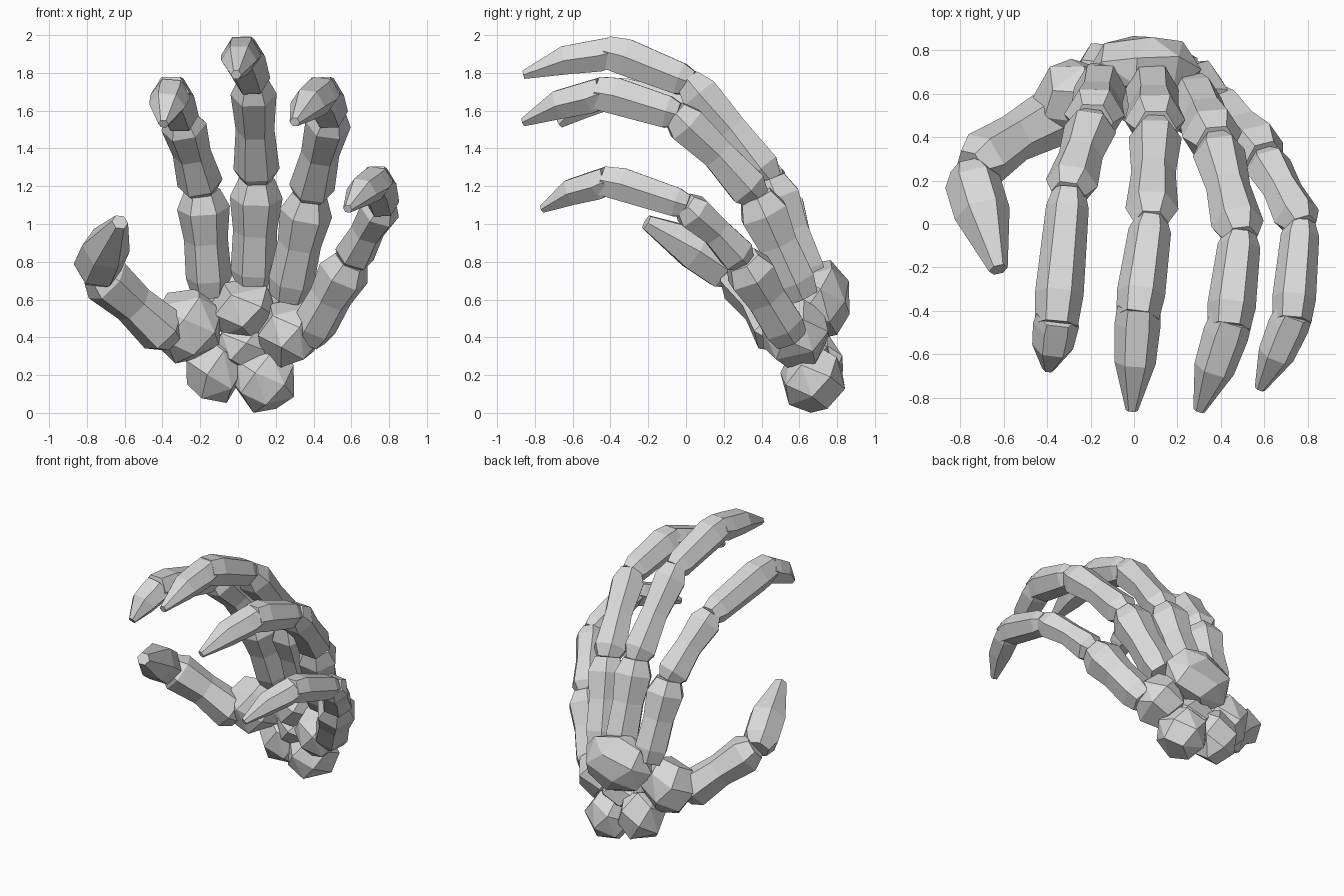
import bpy, bmesh, math
from mathutils import Vector

if "Cube" in bpy.data.objects:
    bpy.data.objects.remove(bpy.data.objects["Cube"])

bone_mat = bpy.data.materials.new("bone_grey")
bone_mat.diffuse_color = (0.7, 0.7, 0.7, 1)
bone_mat.use_nodes = True
bone_mat.node_tree.nodes["Principled BSDF"].inputs["Base Color"].default_value = bone_mat.diffuse_color


def finish(bm, name):
    bmesh.ops.recalc_face_normals(bm, faces=bm.faces[:])
    me = bpy.data.meshes.new(name)
    bm.to_mesh(me)
    bm.free()
    me.materials.append(bone_mat)
    ob = bpy.data.objects.new(name, me)
    bpy.context.collection.objects.link(ob)


# Six-sided bone: profile rows are (position along bone, radius factor, lift)
SHAFT = [(-.03, .62, 0), (.1, 1, 0), (.5, .84, .01), (.88, 1, 0), (1.03, .65, 0)]
META = [(-.05, .75, 0), (.12, .92, 0), (.5, .88, 0), (.82, 1.06, 0), (1, .72, 0)]
MIDDLE = [(-.02, .65, 0), (.12, .88, 0), (.8, 1, .01), (1.04, .88, 0)]
TIP = [(-.06, .88, 0), (.12, .95, 0), (.5, .85, .02), (1, .25, 0)]
THUMB_TIP = [(-.02, .65, 0), (.12, 1, 0), (.45, 1, .01), (1, .34, 0)]


def bone(name, a, b, w, h, profile, side=(1, 0, 0)):
    a, b = Vector(a), Vector(b)
    d = (b - a).normalized()
    s = Vector(side)
    s = (s - d * s.dot(d)).normalized()
    n = s.cross(d)
    if n.z < 0:
        n = -n
    bm = bmesh.new()
    rings = []
    for t, r, lift in profile:
        c = a.lerp(b, t) + n * lift
        rings.append([bm.verts.new(c + s * (w * r * math.cos(k * math.pi / 3))
                                   + n * (h * r * 1.12 * math.sin(k * math.pi / 3)))
                      for k in range(6)])
    for p, q in zip(rings, rings[1:]):
        for k in range(6):
            bm.faces.new((p[k], p[(k + 1) % 6], q[(k + 1) % 6], q[k]))
    bm.faces.new(rings[0])
    bm.faces.new(rings[-1])
    finish(bm, name)


# Fingers: metacarpal base, knuckle, middle joint, end joint, tip
fingers = {
    "index": [(-.15, .65, .66), (-.19, .47, 1.18), (-.3, .15, 1.56), (-.355, -.44, 1.69), (-.395, -.67, 1.53)],
    "middle": [(.08, .65, .69), (.1, .44, 1.24), (.08, .02, 1.75), (.02, -.41, 1.905), (-.01, -.86, 1.79)],
    "ring": [(.27, .6, .64), (.38, .37, 1.15), (.49, -.05, 1.58), (.44, -.46, 1.69), (.3, -.86, 1.54)],
    "little": [(.38, .54, .42), (.6, .3, .81), (.77, 0, 1.1), (.73, -.43, 1.225), (.58, -.76, 1.08)],
}
for f, (base, knuckle, mid, end, tip) in fingers.items():
    k = .9 if f == "little" else 1
    bone(f + "_metacarpal", base, knuckle, .132, .12, META)
    bone(f + "_proximal", knuckle, mid, .122 * k, .105 * k, SHAFT)
    bone(f + "_middle_phalanx", mid, end, .112 * k, .1 * k, MIDDLE)
    bone(f + "_fingertip", end, tip, .112 * k, .092 * k, TIP)

# Thumb
bone("thumb_proximal", (-.36, .5, .40), (-.74, .27, .74), .135, .12, SHAFT, (.6, -.2, .7))
bone("thumb_tip", (-.76, .25, .74), (-.625, -.21, 1.01), .13, .115, THUMB_TIP)


# Wrist bones: faceted pebbles
def pebble(name, c, r, count=18, turn=0.0):
    bm = bmesh.new()
    for i in range(count):
        z = 1 - 2 * (i + .5) / count
        a = i * 2.39996 + turn
        q = math.sqrt(1 - z * z)
        bm.verts.new((c[0] + r[0] * q * math.cos(a),
                      c[1] + r[1] * q * math.sin(a), c[2] + r[2] * z))
    bmesh.ops.convex_hull(bm, input=bm.verts[:])
    bmesh.ops.dissolve_limit(bm, angle_limit=math.radians(18),
                             verts=bm.verts[:], edges=bm.edges[:])
    finish(bm, name)


pebble("thumb_base_carpal", (-.27, .58, .46), (.2, .19, .21), 18, .4)
pebble("center_carpal", (.03, .61, .55), (.19, .17, .17), 16, 1)
pebble("back_carpal", (.05, .72, .6), (.27, .16, .22), 20, 2)
pebble("little_side_carpal", (.27, .58, .42), (.18, .19, .19), 18, .8)
pebble("inner_carpal", (.04, .65, .36), (.18, .13, .14), 16, .5)
pebble("lower_thumb_side_carpal", (-.12, .69, .24), (.17, .16, .2), 16, 1.7)
pebble("lower_little_side_carpal", (.14, .67, .18), (.18, .18, .19), 18, .2)
